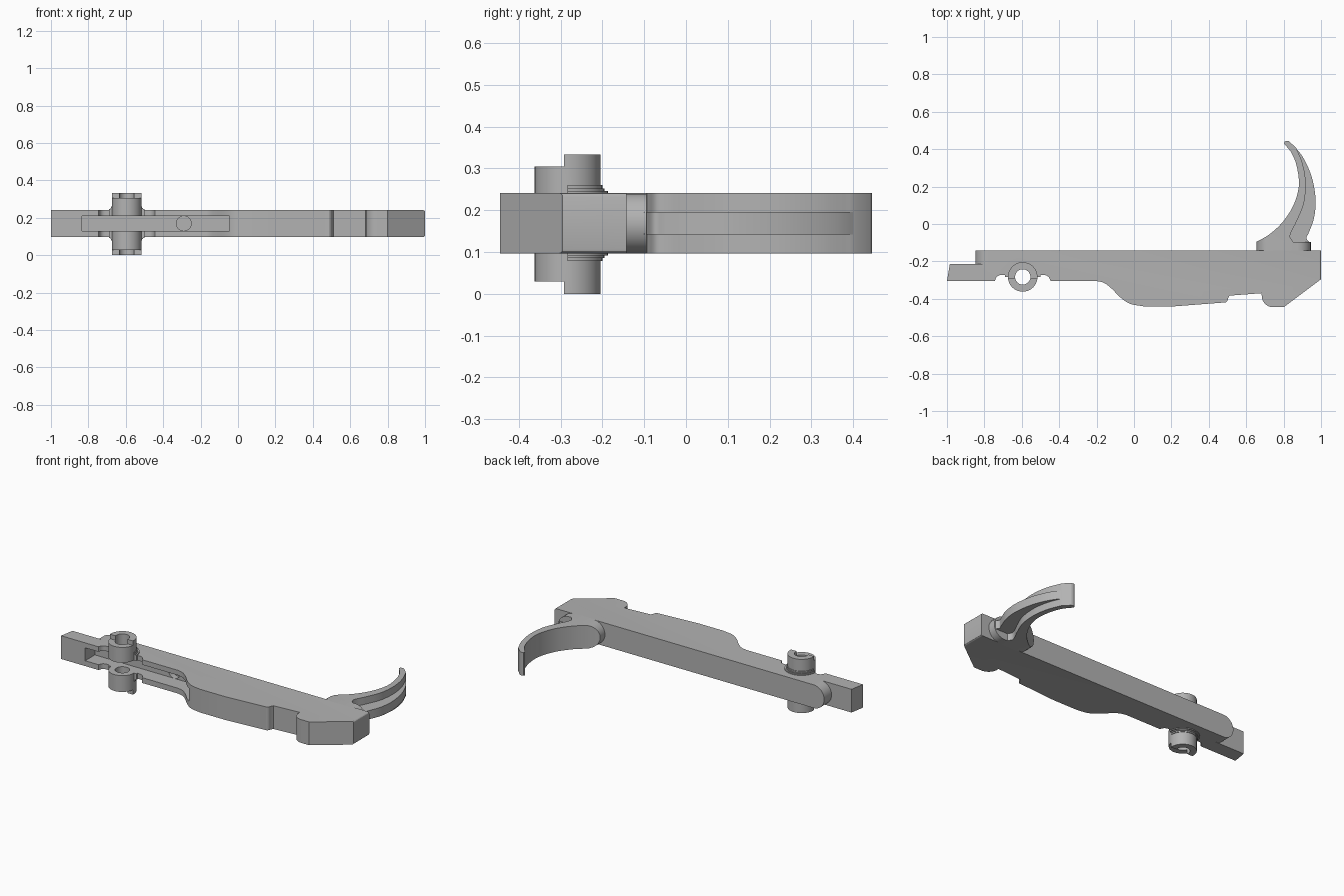
import bpy, bmesh
from math import sin, cos, pi, radians
from mathutils import Vector

if "Cube" in bpy.data.objects:
    bpy.data.objects.remove(bpy.data.objects["Cube"], do_unlink=True)

grey = bpy.data.materials.new("Plain grey")
grey.use_nodes = True
grey.diffuse_color = (0.45, 0.45, 0.45, 1)
grey.node_tree.nodes["Principled BSDF"].inputs["Base Color"].default_value = grey.diffuse_color

LOW, HIGH = 0.097, 0.241
MID, HALF = (LOW + HIGH) / 2, (HIGH - LOW) / 2
PX, PY = -0.595, -0.283   # pivot centre


def arc(cx, cy, r, a, b, n=12):
    angles = [radians(a + (b - a) * i / n) for i in range(n + 1)]
    return [(cx + r * cos(t), cy + r * sin(t)) for t in angles]


def spline(points, n=6):
    """Smooth curve through the given points."""
    p = [Vector(q) for q in points]
    p = [2 * p[0] - p[1]] + p + [2 * p[-1] - p[-2]]
    out = []
    for a, b, c, d in zip(p, p[1:], p[2:], p[3:]):
        for i in range(n):
            t = i / n
            out.append(tuple(0.5 * (2 * b + (c - a) * t + (2 * a - 5 * b + 4 * c - d) * t * t
                                    + (3 * b - a - 3 * c + d) * t ** 3)))
    return out + [tuple(p[-2])]


def prism(name, outline, lo, hi, axis="z"):
    """Extrude an outline along z (outline is x, y) or y (outline is x, z)."""
    bm = bmesh.new()
    place = (lambda u, v, w: (u, v, w)) if axis == "z" else (lambda u, v, w: (u, w, v))
    rings = [[bm.verts.new(place(u, v, w)) for u, v in outline] for w in (lo, hi)]
    bm.faces.new(rings[0])
    bm.faces.new(rings[1])
    for i in range(len(outline)):
        j = (i + 1) % len(outline)
        bm.faces.new((rings[0][i], rings[0][j], rings[1][j], rings[1][i]))
    bmesh.ops.recalc_face_normals(bm, faces=bm.faces)
    mesh = bpy.data.meshes.new(name)
    bm.to_mesh(mesh)
    bm.free()
    mesh.materials.append(grey)
    obj = bpy.data.objects.new(name, mesh)
    bpy.context.collection.objects.link(obj)
    return obj


def box(name, x, y, z):
    return prism(name, [(x[0], y[0]), (x[1], y[0]), (x[1], y[1]), (x[0], y[1])], *z)


def combine(obj, tool, operation):
    mod = obj.modifiers.new(operation, "BOOLEAN")
    mod.operation, mod.solver, mod.object = operation, "EXACT", tool
    bpy.context.view_layer.objects.active = obj
    bpy.ops.object.modifier_apply(modifier=mod.name)
    bpy.data.objects.remove(tool, do_unlink=True)


def circle(x, y, r, n=40):
    return arc(x, y, r, 0, 360, n)[:-1]


# Long bar with tail, belly and heel
outline = [(-1, -0.305), (-0.745, -0.305)]
outline += arc(-0.71, -0.305, 0.032, 170, 90, 6) + arc(-0.48, -0.305, 0.032, 90, 10, 6)
outline += [(-0.445, -0.305)]
outline += spline([(-0.2, -0.305), (-0.16, -0.315), (-0.12, -0.345), (-0.07, -0.395),
                   (-0.02, -0.427), (0.05, -0.44)])
outline += [(0.22, -0.44), (0.48, -0.42)] + arc(0.48, -0.4, 0.022, -70, 0, 5)
outline += [(0.51, -0.383), (0.683, -0.37)] + arc(0.745, -0.383, 0.062, 180, 270)
outline += [(0.8, -0.445), (1, -0.295), (1, -0.142), (-0.848, -0.142),
            (-0.848, -0.215), (-0.985, -0.215)]
bar = prism("main_bar", outline, LOW, HIGH)

# Soften the flat end of the bar
bm = bmesh.new()
bm.from_mesh(bar.data)
end = [e for e in bm.edges if all(v.co.x > 0.99 for v in e.verts)
       and abs(e.verts[0].co.z - e.verts[1].co.z) < 0.01]
bmesh.ops.bevel(bm, geom=end, offset=0.01, segments=3, profile=0.5, affect="EDGES")
bm.to_mesh(bar.data)
bm.free()

# Round the rear strip where it overhangs the tail
for side in (1, -1):
    corner = arc(-0.848 + HALF, MID, HALF, 180, 180 - 90 * side)
    corner += [(-0.848 + HALF, MID + side * 0.2), (-0.9, MID + side * 0.2), (-0.9, MID)]
    combine(bar, prism("corner_cutter", corner, -0.215, -0.1, "y"), "DIFFERENCE")

# Pivot boss with a lowered front half and flared foot
boss = prism("pivot_boss", circle(PX, PY, 0.079), 0, 0.333)
for z in ((0.305, 0.5), (-0.2, 0.029)):
    combine(boss, box("step_cutter", (-0.8, -0.4), (-0.5, -0.292), z), "DIFFERENCE")
combine(bar, boss, "UNION")
for r, grow in ((0.096, 0.005), (0.088, 0.011), (0.083, 0.019)):
    foot = arc(PX, PY, r, 0, 180, 20)
    combine(bar, prism("boss_foot", foot, LOW - grow, HIGH + grow), "UNION")

# Front slot, pivot hole and drilled spring hole
combine(bar, box("slot_cutter", (-0.835, -0.045), (-0.6, -0.21), (0.13, 0.21)), "DIFFERENCE")
combine(bar, prism("pivot_hole_cutter", circle(PX, PY, 0.041), -0.1, 0.5), "DIFFERENCE")
combine(bar, prism("spring_hole_cutter", circle(-0.29, 0.17, 0.0395), -0.25, -0.175, "y"),
        "DIFFERENCE")

# Rounded pad under the hook
pad_shape = arc(0.655 + HALF, MID, HALF, 90, 270) + arc(0.945 - HALF, MID, HALF, -90, 90)
pad = prism("hook_pad", pad_shape, -0.15, -0.095, "y")

# Curved finger plate, rounded at its foot
inner = spline([(0.655, -0.095), (0.72, -0.058), (0.79, 0.005), (0.85, 0.095), (0.881, 0.2),
                (0.872, 0.3), (0.845, 0.375), (0.803, 0.43)])
tip = [(0.805, 0.441), (0.817, 0.445), (0.83, 0.442)]
rib_line = spline([(0.868, 0.405), (0.902, 0.32), (0.918, 0.22), (0.908, 0.11), (0.87, 0.015),
                   (0.842, -0.04), (0.835, -0.07), (0.85, -0.093)])
plate = prism("finger_plate", inner + tip + rib_line + [(0.85, -0.12), (0.655, -0.12)], LOW, HIGH)
foot_shape = arc(0.655 + HALF, MID, HALF, 90, 270) + [(1.2, LOW), (1.2, HIGH)]
combine(plate, prism("foot_rounder", foot_shape, -0.3, 0.6, "y"), "INTERSECT")

# Central rib along the outside of the hook
outer = spline([(0.83, 0.442), (0.9, 0.362), (0.95, 0.252), (0.971, 0.13), (0.962, 0.03),
                (0.935, -0.045), (0.922, -0.075), (0.94, -0.1)])
rib = prism("hook_rib", outer + [(0.84, -0.12), (0.82, -0.05)] + spline(
    [(0.86, 0.02), (0.895, 0.11), (0.905, 0.22), (0.89, 0.32), (0.84, 0.42)]), 0.142, 0.196)

# Smooth shading with sharp edges kept
for obj in (bar, pad, plate, rib):
    bpy.ops.object.select_all(action="DESELECT")
    obj.select_set(True)
    bpy.context.view_layer.objects.active = obj
    bpy.ops.object.shade_smooth_by_angle(angle=radians(30))
